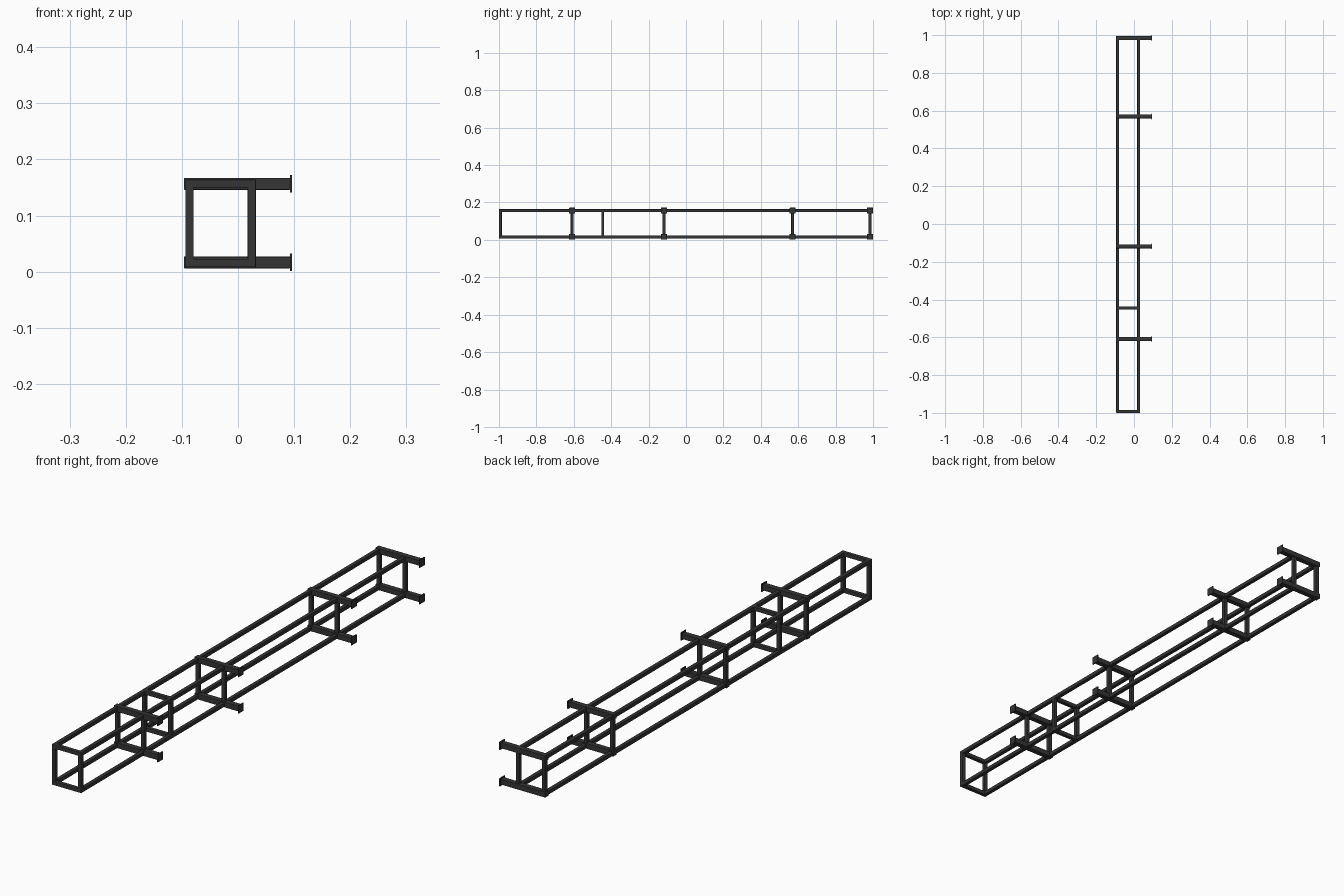
import bpy
import bmesh
from mathutils import Matrix, Vector

if "Cube" in bpy.data.objects:
    bpy.data.objects.remove(bpy.data.objects["Cube"])

steel = bpy.data.materials.new("dark_steel")
steel.diffuse_color = (0.035, 0.035, 0.035, 1)
steel.use_nodes = True
steel.node_tree.nodes["Principled BSDF"].inputs["Base Color"].default_value = steel.diffuse_color

T = 0.015                      # frame tube size
A = 0.021                      # arm tube size
XL, XR = -0.0865, 0.0245       # rail centre lines
ZB, ZT = 0.0155, 0.1565        # lower and upper rail heights
Y0, Y1 = -1.0, 0.9925          # rail ends
ARM_YS = (-0.609, -0.118, 0.570, 0.984)
FRAME_YS = (Y0 + T / 2, -0.445)


def bar(name, lo, hi, bevel=0.0015):
    """Box tube between two corners with softly rounded edges."""
    lo, hi = Vector(lo), Vector(hi)
    size = hi - lo
    bm = bmesh.new()
    bmesh.ops.create_cube(bm, size=1, matrix=Matrix.Diagonal((*size, 1)))
    mesh = bpy.data.meshes.new(name)
    bm.to_mesh(mesh)
    bm.free()
    mesh.materials.append(steel)
    ob = bpy.data.objects.new(name, mesh)
    ob.location = (lo + hi) / 2
    bpy.context.collection.objects.link(ob)
    mod = ob.modifiers.new("rounded_edges", 'BEVEL')
    mod.width = bevel
    mod.segments = 2
    return ob


h, a = T / 2, A / 2

# four long rails
for x in (XL, XR):
    for z in (ZB, ZT):
        bar("long_rail", (x - h, Y0, z - h), (x + h, Y1, z + h))

# upright posts at every frame station
for y in FRAME_YS + ARM_YS:
    for x in (XL, XR):
        bar("post", (x - h, y - h, ZB), (x + h, y + h, ZT))

# plain cross members
for y in FRAME_YS:
    for z in (ZB, ZT):
        bar("cross_member", (XL - h, y - h, z - h), (XR + h, y + h, z + h))

# mounting arms with square end plates
for y in ARM_YS:
    for z in (ZB + 0.001, ZT):
        bar("mounting_arm", (-0.0965, y - a, z - a), (0.093, y + a, z + a))
        p = 0.0155
        bar("end_plate", (0.0925, y - p, z - p), (0.0965, y + p, z + p), 0.0006)
